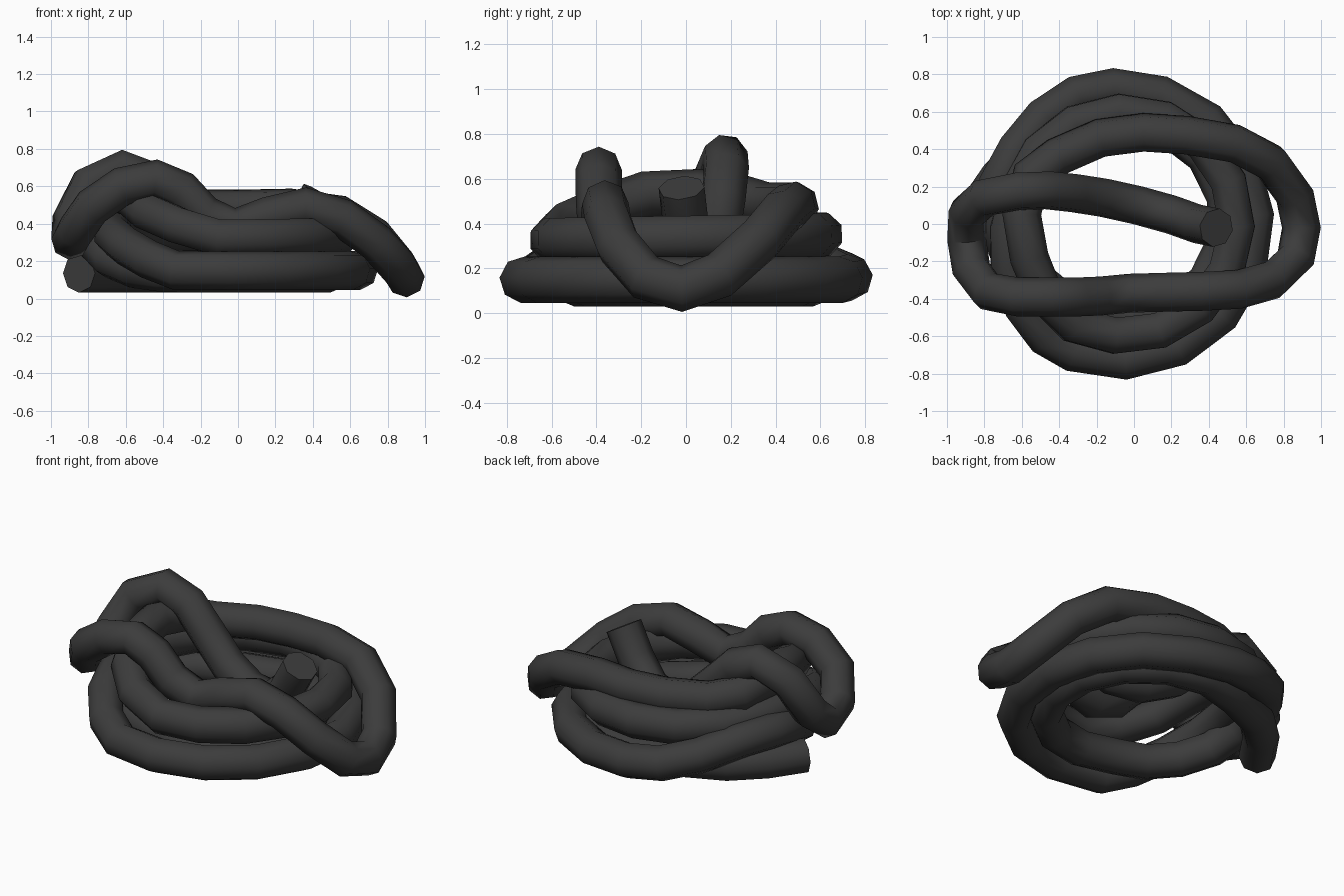
import bpy
from math import cos, sin, radians


def arc(cx, r0, r1, a0, a1, z0, z1, n):
    """Points on a spiralling, rising turn."""
    pts = []
    for i in range(n):
        t = i / (n - 1)
        a = radians(a0 + (a1 - a0) * t)
        r = r0 + (r1 - r0) * t
        pts.append((cx + r * cos(a), r * sin(a), z0 + (z1 - z0) * t))
    return pts


# Small inner turn from the free end on the ground, climbing over that end
path = [(-0.85, 0.06, 0.135), (-0.72, 0.25, 0.135), (-0.56, 0.40, 0.135)]
path += arc(-0.03, 0.58, 0.49, 120, -115, 0.135, 0.135, 10)
path += [(-0.41, -0.39, 0.14), (-0.56, -0.27, 0.16), (-0.68, -0.13, 0.21),
         (-0.745, 0.04, 0.28), (-0.73, 0.22, 0.31)]
# Wide outer turn, climbing at the front left
path += [(-0.63, 0.40, 0.29), (-0.49, 0.57, 0.23), (-0.31, 0.69, 0.18), (-0.11, 0.73, 0.16)]
path += arc(-0.08, 0.725, 0.73, 72, -110, 0.15, 0.15, 9)
path += [(-0.48, -0.60, 0.21), (-0.60, -0.44, 0.28), (-0.67, -0.22, 0.34), (-0.67, -0.02, 0.37)]
# Third turn resting on the two below
path += arc(-0.05, 0.60, 0.60, 163, -95, 0.36, 0.325, 12)

# Top turn dropping over the right side
path += [
    (-0.32, -0.54, 0.39), (-0.48, -0.38, 0.46), (-0.56, -0.18, 0.53), (-0.60, 0.05, 0.54),
    (-0.55, 0.26, 0.51), (-0.41, 0.36, 0.48), (-0.18, 0.46, 0.48), (0.05, 0.49, 0.48),
    (0.28, 0.475, 0.485), (0.54, 0.43, 0.45), (0.73, 0.33, 0.33), (0.86, 0.15, 0.17),
    (0.895, -0.02, 0.11), (0.865, -0.18, 0.16), (0.74, -0.30, 0.30), (0.56, -0.35, 0.43),
    (0.36, -0.36, 0.49), (0.16, -0.365, 0.44), (-0.02, -0.37, 0.38), (-0.18, -0.385, 0.45),
    (-0.30, -0.39, 0.58), (-0.44, -0.39, 0.64),
]
# Left loop and the free end that rises through the middle
path += [
    (-0.62, -0.39, 0.60), (-0.78, -0.36, 0.49), (-0.87, -0.24, 0.36), (-0.895, -0.08, 0.31),
    (-0.89, 0.06, 0.42), (-0.80, 0.14, 0.61), (-0.62, 0.175, 0.695), (-0.46, 0.18, 0.63),
    (-0.32, 0.165, 0.49), (-0.16, 0.14, 0.34), (0.02, 0.10, 0.26), (0.20, 0.05, 0.27),
    (0.34, 0.0, 0.39), (0.44, -0.02, 0.56),
]

# Sweep an eight-sided tube along the path
curve = bpy.data.curves.new("coiled_rope", "CURVE")
curve.dimensions = "3D"
curve.bevel_depth = 0.104
curve.bevel_resolution = 2
curve.use_fill_caps = True
spline = curve.splines.new("POLY")
spline.points.add(len(path) - 1)
for p, co in zip(spline.points, path):
    p.co = (*co, 1)
rope = bpy.data.objects.new("coiled_rope", curve)
bpy.context.collection.objects.link(rope)

mat = bpy.data.materials.new("dark_rope")
mat.diffuse_color = (0.045, 0.045, 0.045, 1)
curve.materials.append(mat)

bpy.context.view_layer.objects.active = rope
rope.select_set(True)
bpy.ops.object.convert(target="MESH")
bpy.ops.object.shade_smooth_by_angle(angle=radians(50))
